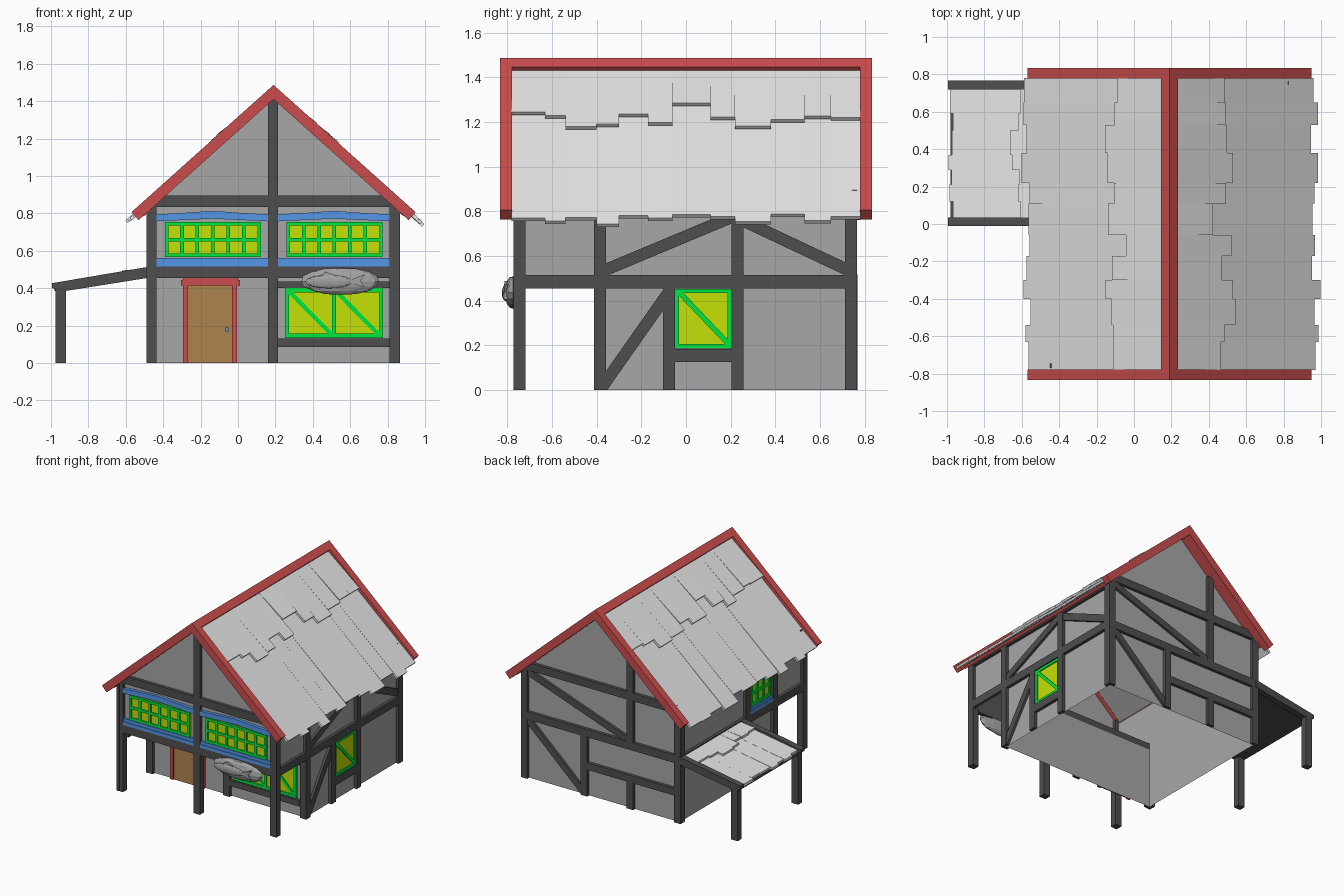
import bpy, bmesh, random
from mathutils import Vector, Matrix

random.seed(4)
if "Cube" in bpy.data.objects:
    bpy.data.objects.remove(bpy.data.objects["Cube"], do_unlink=True)


def material(name, *rgb):
    m = bpy.data.materials.new(name)
    m.use_nodes = True
    m.diffuse_color = (*rgb, 1)
    m.node_tree.nodes["Principled BSDF"].inputs["Base Color"].default_value = (*rgb, 1)
    return m


PLASTER = material("grey plaster", .39, .39, .39)
TIMBER = material("dark timber", .077, .077, .077)
TILE = material("pale tile", .79, .79, .79)
RED = material("red trim", .6, .075, .075)
GLASS = material("yellow glass", .56, .75, .002)
GREEN = material("green frame", 0, .8, .05)
BLUE = material("blue trim", .1, .34, .88)
DOOR = material("brown door", .42, .23, .075)
STONE = material("grey stone", .36, .36, .36)

# Drawing planes: (along, up, outwards) to world
PLANES = {
    "front": lambda u, v, h: (u, -.745 - h, v),
    "porch": lambda u, v, h: (u, -.385 - h, v),
    "back": lambda u, v, h: (u, .74 + h, v),
    "right": lambda u, v, h: (.84 + h, u, v),
    "left": lambda u, v, h: (-.465 - h, u, v),
    "section": lambda u, v, h: (u, h, v),
}


def finish(bm, name, mat):
    bmesh.ops.recalc_face_normals(bm, faces=bm.faces)
    me = bpy.data.meshes.new(name)
    bm.to_mesh(me)
    bm.free()
    me.materials.append(mat)
    ob = bpy.data.objects.new(name, me)
    bpy.context.collection.objects.link(ob)
    return ob


def prism(name, plane, pts, h0, h1, mat):
    bm = bmesh.new()
    f = PLANES[plane]
    a = [bm.verts.new(f(u, v, h0)) for u, v in pts]
    b = [bm.verts.new(f(u, v, h1)) for u, v in pts]
    bm.faces.new(a)
    bm.faces.new(b)
    for i in range(len(pts)):
        j = (i + 1) % len(pts)
        bm.faces.new((a[i], a[j], b[j], b[i]))
    return finish(bm, name, mat)


def rect(name, plane, u0, u1, v0, v1, mat=TIMBER, h0=.002, h1=.025):
    return prism(name, plane, [(u0, v0), (u1, v0), (u1, v1), (u0, v1)], h0, h1, mat)


def brace(name, plane, p, q, width=.05, mat=TIMBER, h1=.02):
    p, q = Vector(p), Vector(q)
    d = (q - p).normalized() * width / 2
    n = Vector((-d.y, d.x))
    return prism(name, plane, [p + n, p - n, q - n, q + n], .002, h1, mat)


def posts(plane, spec, h0=.002):
    for u, v0, v1 in spec:
        rect("post", plane, u - .027, u + .027, v0, v1, TIMBER, h0)


def window(plane, u0, u1, v0, v1, columns=1, rows=1, diagonal=False, t=.019):
    rect("window_glass", plane, u0, u1, v0, v1, GLASS, h1=.009)
    for i in range(columns + 1):
        u = u0 + t / 2 + (u1 - u0 - t) * i / columns
        rect("window_upright", plane, u - t / 2, u + t / 2, v0, v1, GREEN, h1=.018)
        if diagonal and i < columns:
            w = (u1 - u0) / columns
            brace("window_diagonal", plane, (u + .01, v1 - .015), (u + w - .02, v0 + .015),
                  .023, GREEN, .016)
    for i in range(rows + 1):
        v = v0 + t / 2 + (v1 - v0 - t) * i / rows
        rect("window_rail", plane, u0, u1, v - t / 2, v + t / 2, GREEN, h1=.018)


def blue_trim(plane, u0, u1):
    rect("window_sill", plane, u0, u1, .514, .54, BLUE)
    rect("window_sill_top", plane, u0, u1, .54, .563, BLUE, h1=.018)
    c, w = (u0 + u1) / 2, (u1 - u0) / 4
    prism("window_hood", plane, [(u0, .758), (c - w, .765), (c, .772), (c + w, .765), (u1, .758),
          (u1, .795), (c + w, .803), (c, .814), (c - w, .803), (u0, .795)], .002, .025, BLUE)


# Plaster walls: open shell with an overhanging upper floor
def shell(name, polygons):
    bm = bmesh.new()
    for poly in polygons:
        bm.faces.new([bm.verts.new(p) for p in poly])
    bmesh.ops.remove_doubles(bm, verts=bm.verts, dist=.0005)
    return finish(bm, name, PLASTER)


L, R, F, P, B, M, T = -.465, .84, -.745, -.385, .74, .46, .83


def ring(y0, y1, z0, z1, sides=4):
    c = [(L, y1), (L, y0), (R, y0), (R, y1)]
    return [[(*c[i], z0), (*c[(i + 1) % 4], z0), (*c[(i + 1) % 4], z1), (*c[i], z1)]
            for i in range(sides)]


shell("lower_walls", ring(P, B, 0, M))
shell("upper_walls", ring(F, B, M, T) + [[(L, y, T), (R, y, T), (.19, y, 1.42)] for y in (F, B)]
      + [[(L, F, M), (R, F, M), (R, P, M), (L, P, M)]])

# Front timber
posts("front", [(-.463, 0, .84), (.188, 0, 1.42), (.838, 0, .84)], -.025)
rect("floor_beam", "front", -.49, .865, .455, .515)
rect("gable_beam", "front", -.45, .825, .835, .895)
for u0, u1 in ((-.435, .16), (.215, .81)):
    blue_trim("front", u0, u1)
    c = (u0 + u1) / 2 + .003
    window("front", c - .257, c + .257, .566, .754, 6, 2)

# Recessed shop front
posts("porch", [(-.463, 0, M), (.188, 0, M), (.838, 0, M)])
rect("porch_beam", "porch", -.49, .865, .455, .51)
rect("shop_low_beam", "porch", .215, .81, .085, .13)
rect("shop_top_beam", "porch", .215, .81, .40, .435)
window("porch", .25, .775, .135, .40, 2, 1, True, .022)
rect("door", "porch", -.27, -.03, 0, .42, DOOR, h1=.01)
for u in (-.295, -.032):
    rect("door_jamb", "porch", u, u + .027, 0, .42, RED, h1=.02)
rect("door_lintel", "porch", -.305, .01, .415, .445, RED)
rect("door_cap", "porch", -.295, 0, .445, .457, RED, h1=.02)
rect("door_knob", "porch", -.068, -.05, .17, .19, BLUE)

# Right side
posts("right", [(-.745, 0, T), (-.385, 0, T), (-.077, 0, M), (.23, 0, T), (.738, 0, T)])
rect("side_beam", "right", -.77, .765, .455, .515)
rect("side_sill", "right", -.06, .21, .125, .185)
rect("side_plate", "right", -.77, .765, .79, .83)
brace("side_brace", "right", (-.38, .53), (.23, .785), .053)
brace("side_brace", "right", (.22, .775), (.73, .535), .053)
brace("side_brace", "right", (-.375, .015), (-.08, .435), .053)
window("right", -.05, .205, .187, .453, 1, 1, True, .019)

# Left side
posts("left", [(-.745, 0, T), (-.385, 0, T), (-.055, M, T), (.738, 0, T)])
rect("side_beam", "left", -.77, .765, .455, .515)
blue_trim("left", -.36, -.08)
window("left", -.34, -.1, .566, .754, 3, 2)

# Back
posts("back", [(-.463, 0, .84), (.838, 0, .84), (-.06, .5, 1.19), (.33, 0, M), (-.06, 0, .22)])
rect("floor_beam", "back", -.49, .865, .455, .515)
rect("gable_beam", "back", -.45, .825, .835, .895)
rect("back_rail", "back", -.465, .33, .205, .26)
brace("back_brace", "back", (.82, .82), (-.04, .52))
brace("back_brace", "back", (.81, .45), (.34, .02))

# Main roof
APEX = 1.487


def slope(s, d, h):
    return (.19 + s * (.745 * d + .667 * h), APEX - .667 * d + .745 * h)


def course(name, points, edges, ends, start, rise0, rise1, jitter):
    for y0, y1, end in zip(edges, edges[1:], ends):
        d = end + random.uniform(-jitter, jitter)
        a, b = rise0, rise1 + random.uniform(-.004, .004)
        prism(name, "section", [points(start, a), points(d, b), points(d, b - .018),
              points(start, a - .012)], y0, y1, TILE)


def roof_board(name, s, length, h0, h1, y0, y1, mat=RED):
    prism(name, "section", [(.19, APEX + h1 / .745), slope(s, length, h1),
          slope(s, length, h0), (.19, APEX + h0 / .745)], y0, y1, mat)


EDGES = [-.78, -.63, -.54, -.4, -.3, -.17, -.06, .11, .22, .38, .53, .65, .78]
UPPER = [1.24, 1.22, 1.18, 1.19, 1.23, 1.2, 1.28, 1.22, 1.18, 1.21, 1.22, 1.22]
LOWER = [.79, .78, .8, .78, .81, .8, .81, .8, .79, .81, .79, .8]
for s in (-1, 1):
    roof_board("roof_deck", s, .94, -.055, -.045, -.75, .75, PLASTER)
    prism("eave_board", "section", [slope(s, .93, -.04), slope(s, .985, -.04),
          slope(s, .985, -.06), slope(s, .93, -.06)], -.78, .78, RED)
    for y in (-.745, .745):
        roof_board("verge_board", s, .985, -.056, -.044, y - .035, y + .035)
    for y in (-.833, .778):
        roof_board("barge_board", s, 1.02, -.057, 0, y, y + .055)
    prism("ridge_board", "section", [(.19, APEX), slope(s, .06, 0), slope(s, .06, -.05),
          (.19, 1.41)], -.833, .833, RED)
    up, low = (UPPER, LOWER) if s > 0 else (UPPER[::-1], LOWER[::-1])
    shift = .025 if s > 0 else .005
    point = lambda d, h, s=s: slope(s, d, h)
    course("lower_tile", point, EDGES, [(APEX - z) / .667 + shift for z in low], .2, -.03, -.014, .012)
    course("upper_tile", point, EDGES, [(APEX - z) / .667 for z in up], .05, -.022, .002, .01)


# Lean-to on the left
def lean(d, h):
    return (-.465 - d, .513 - .17 * d + h)


prism("lean_to_deck", "section", [lean(0, -.025), lean(.515, -.025), lean(.515, -.04), lean(0, -.04)],
      0, .76, TIMBER)
for y in (-.012, .72):
    prism("lean_to_beam", "section", [lean(0, .004), lean(.53, .004), lean(.53, -.022),
          lean(.45, -.05), lean(0, -.055)], y, y + .047, TIMBER)
    rect("lean_to_post", "section", -.975, -.92, 0, .415, TIMBER, y, y + .047)
LEAN_EDGES = [.035, .12, .21, .29, .37, .5, .59, .72]
course("lean_to_tile", lean, LEAN_EDGES, [.515] * 7, .08, -.012, -.006, .013)
course("lean_to_upper_tile", lean, LEAN_EDGES, [.17] * 7, 0, -.004, .004, .03)


# Hanging stone plaque with a fish relief
def blob(name, centre, size, jitter):
    bm = bmesh.new()
    bmesh.ops.create_uvsphere(bm, u_segments=12, v_segments=8, radius=1)
    for v in bm.verts:
        v.co *= 1 + random.uniform(-jitter, jitter)
    bm.transform(Matrix.Translation(centre) @ Matrix.Diagonal((*size, 1)))
    return finish(bm, name, STONE)


blob("plaque", (.547, -.775, .437), (.212, .036, .072), .03)
blob("fish_body", (.485, -.808, .435), (.125, .016, .036), 0)
prism("fish_tail", "front", [(.58, .437), (.68, .475), (.655, .44), (.675, .405)], .03, .07, STONE)
prism("fish_fin", "front", [(.42, .46), (.47, .488), (.55, .46)], .03, .068, STONE)
